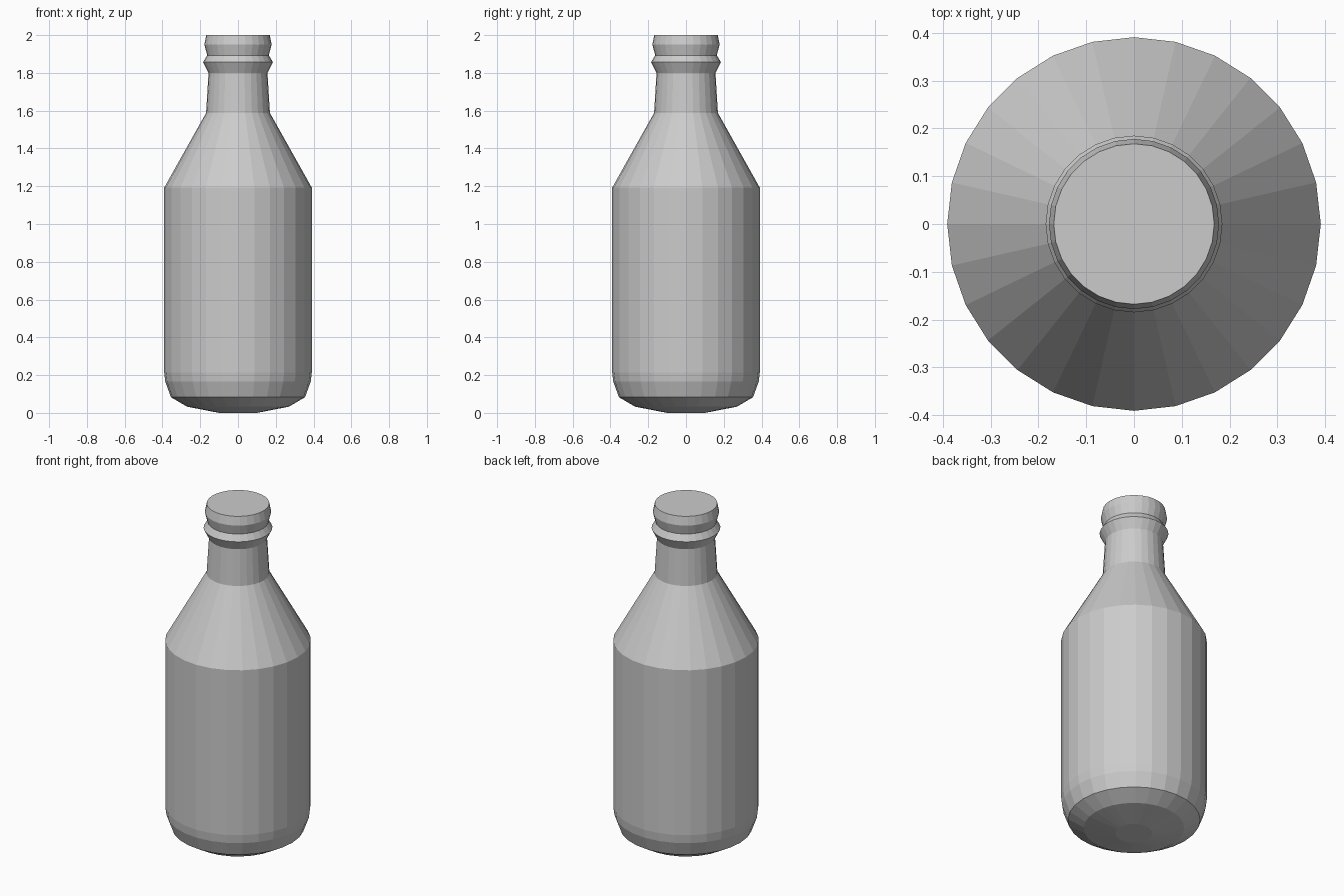
import bpy, bmesh
from math import cos, sin, tau

if "Cube" in bpy.data.objects:
    bpy.data.objects.remove(bpy.data.objects["Cube"])

SIDES = 28


def lathe(name, profile):
    """Revolve (radius, z) points about z and cap both ends."""
    bm = bmesh.new()
    rings = [[bm.verts.new((r * cos(tau * i / SIDES), r * sin(tau * i / SIDES), z))
              for i in range(SIDES)] for r, z in profile]
    for low, high in zip(rings, rings[1:]):
        for i in range(SIDES):
            j = (i + 1) % SIDES
            bm.faces.new((low[i], low[j], high[j], high[i]))
    bm.faces.new(rings[0][::-1])
    bm.faces.new(rings[-1])
    mesh = bpy.data.meshes.new(name)
    bm.to_mesh(mesh)
    bm.free()
    obj = bpy.data.objects.new(name, mesh)
    bpy.context.collection.objects.link(obj)
    return obj


# One continuous closed bottle, flat shaded
lathe("bottle", [
    (0.10, 0.00), (0.27, 0.033), (0.355, 0.083),    # rounded base
    (0.385, 0.165), (0.391, 0.215), (0.391, 1.192), # straight body
    (0.169, 1.588), (0.156, 1.80),                  # shoulder and neck
    (0.185, 1.857), (0.163, 1.893),                 # neck ring
    (0.178, 1.95), (0.168, 2.00),                   # lip
])
